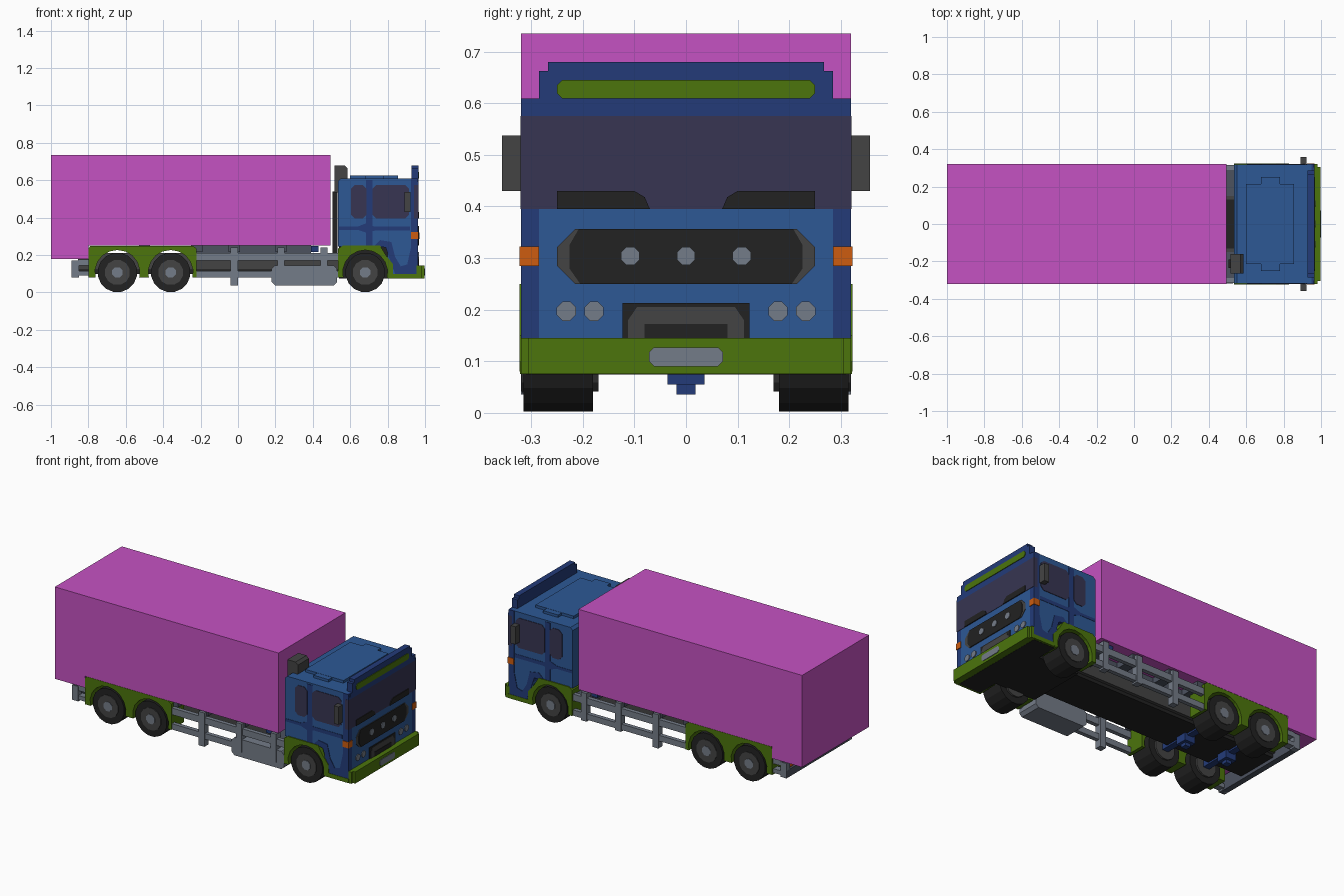
import bpy, bmesh, math
from mathutils import Vector

if "Cube" in bpy.data.objects:
    bpy.data.objects.remove(bpy.data.objects["Cube"], do_unlink=True)


def material(name, rgb):
    lin = [((c / 255 + 0.055) / 1.055) ** 2.4 if c > 10 else c / 255 / 12.92 for c in rgb]
    m = bpy.data.materials.new(name)
    m.use_nodes = True
    m.diffuse_color = (*lin, 1)
    m.node_tree.nodes["Principled BSDF"].inputs["Base Color"].default_value = (*lin, 1)
    return m


MAGENTA = material("magenta", (197, 82, 194))
BLUE = material("blue", (45, 88, 149))
NAVY = material("dark_blue", (35, 59, 121))
GLASS = material("tinted_glass", (55, 53, 82))
GREEN = material("green", (76, 117, 12))
BLACK = material("black", (34, 34, 34))
DARK = material("dark_grey", (68, 68, 68))
LIGHT = material("light_grey", (116, 124, 136))
SLATE = material("slate_grey", (76, 82, 95))
ORANGE = material("orange", (205, 92, 16))


def prism(name, pts, axis, lo, hi, mat):
    """Extrude an outline: axis x takes (y, z) points, axis y takes (x, z)."""
    def place(p, d):
        return (d, p[0], p[1]) if axis == "x" else (p[0], d, p[1])
    bm = bmesh.new()
    face = bm.faces.new([bm.verts.new(place(p, lo)) for p in pts])
    ext = bmesh.ops.extrude_face_region(bm, geom=[face])
    new = [v for v in ext["geom"] if isinstance(v, bmesh.types.BMVert)]
    step = Vector((hi - lo, 0, 0)) if axis == "x" else Vector((0, hi - lo, 0))
    bmesh.ops.translate(bm, verts=new, vec=step)
    bmesh.ops.recalc_face_normals(bm, faces=bm.faces)
    me = bpy.data.meshes.new(name)
    bm.to_mesh(me)
    bm.free()
    me.materials.append(mat)
    ob = bpy.data.objects.new(name, me)
    bpy.context.collection.objects.link(ob)
    return ob


def rect(a0, a1, b0, b1, c=0.0):
    """Rectangle outline with optional cut corners."""
    if not c:
        return [(a0, b0), (a1, b0), (a1, b1), (a0, b1)]
    return [(a0 + c, b0), (a1 - c, b0), (a1, b0 + c), (a1, b1 - c),
            (a1 - c, b1), (a0 + c, b1), (a0, b1 - c), (a0, b0 + c)]


def circle(a, b, r, n):
    return [(a + r * math.cos(2 * math.pi * (i + .5) / n),
             b + r * math.sin(2 * math.pi * (i + .5) / n)) for i in range(n)]


def box(name, x0, x1, y0, y1, z0, z1, mat):
    return prism(name, rect(x0, x1, z0, z1), "y", y0, y1, mat)


def both(name, pts, y0, y1, mat):
    """Side part repeated on both long sides."""
    prism("left_" + name, pts, "y", y0, y1, mat)
    prism("right_" + name, pts, "y", -y0, -y1, mat)


def both_front(name, pts, x0, x1, mat):
    """Front part repeated on both halves of the cab face."""
    prism("left_" + name, pts, "x", x0, x1, mat)
    prism("right_" + name, [(-y, z) for y, z in pts], "x", x0, x1, mat)


WZ, WR, ARCH, BOTTOM = 0.107, 0.106, 0.12, 0.08


def arch(cx):
    """Wheel arch outline, running from left to right."""
    a0 = math.asin((BOTTOM - WZ) / ARCH)
    return [(cx + ARCH * math.cos(math.pi - a0 - t * (math.pi - 2 * a0) / 10),
             WZ + ARCH * math.sin(math.pi - a0 - t * (math.pi - 2 * a0) / 10)) for t in range(11)]


# Cargo box with a lower tail
prism("cargo_box", [(-1, .18), (-.80, .18), (-.80, .25), (.495, .25), (.495, .735), (-1, .735)],
      "y", -.32, .32, MAGENTA)

# Chassis and underbody
box("chassis", -.855, .54, -.13, .13, .10, .21, BLACK)
both("frame_rail", rect(-.855, .535, .12, .21), .10, .15, DARK)
box("subframe", -.25, .39, -.17, .17, .21, .25, SLATE)
for i, x in enumerate((-.50, -.22, -.02, .23)):
    box(f"cross_member_{i}", x - .03, x + .03, -.30, .30, .215, .25, SLATE)
box("rear_deck", .43, .535, -.30, .30, .17, .205, SLATE)
box("blue_bracket", .39, .43, -.29, .29, .215, .249, NAVY)
box("cab_floor", .54, .955, -.18, .18, .074, .25, BLACK)
box("front_floor", .81, .955, -.31, .31, .074, .10, BLACK)

# Wheels, axles and differentials
for n, x in (("front", .68), ("middle", -.36), ("rear", -.645)):
    both(n + "_tyre", circle(x, WZ, WR, 16), .18, .315, BLACK)
    both(n + "_rim", circle(x, WZ, .068, 12), .17, .319, DARK)
    both(n + "_hub", circle(x, WZ, .03, 8), .30, .322, LIGHT)
    box(n + "_axle", x - .02, x + .02, -.19, .19, .09, .125, BLACK if n == "front" else NAVY)
    if n != "front":
        box(n + "_differential", x - .035, x + .035, -.036, .036, .055, .13, NAVY)
        box(n + "_differential_base", x - .018, x + .018, -.018, .018, .036, .06, NAVY)

# Green wheel guards
both("rear_guard", [(-.80, BOTTOM)] + arch(-.645) + arch(-.36) +
     [(-.222, BOTTOM), (-.222, .235), (-.24, .249), (-.79, .249), (-.80, .235)], .20, .32, GREEN)
both("front_guard", [(.535, BOTTOM)] + arch(.68) +
     [(.83, BOTTOM), (.83, .15), (.79, .20), (.76, .25), (.56, .25), (.535, .235)], .20, .323, GREEN)
both("sill", rect(.80, .965, .075, .10), .25, .322, GREEN)

# Side guard rails and posts
both("lower_rail", rect(-.225, .535, .08, .115), .29, .315, LIGHT)
both("upper_rail", rect(-.225, .535, .17, .21), .29, .315, LIGHT)
for i, x in enumerate((-.02, .23, .46)):
    both(f"rail_post_{i}", rect(x - .019, x + .019, .036 if i == 0 else .07, .24), .28, .32, LIGHT)
prism("tool_tank", rect(.18, .53, .038, .145, .018), "y", -.318, -.18, LIGHT)

# Rear underrun bar with lamps
box("rear_bar", -.89, -.855, -.31, .31, .08, .125, SLATE)
box("rear_light_bar", -.875, -.855, -.31, .31, .125, .17, SLATE)
both("rear_bar_end", rect(-.89, -.85, .08, .17), .28, .312, LIGHT)
both("rear_lower_arm", rect(-.855, -.79, .09, .115), .27, .31, LIGHT)
both("rear_upper_arm", rect(-.855, -.79, .145, .175), .27, .31, LIGHT)
both("tail_lamp", rect(-.883, -.87, .13, .162), .20, .27, ORANGE)

# Cab body
prism("cab_body", [(.535, .245), (.80, .245), (.80, .09), (.95, .09), (.95, .609),
                   (.55, .609), (.535, .594)], "y", -.317, .317, BLUE)
box("roof_panel", .60, .855, -.215, .215, .60, .625, BLUE)
box("roof_panel_middle", .68, .78, -.25, .25, .60, .624, BLUE)

# Cab side: panel bands, glass, mirrors and markers
both("door_pillar", rect(.685, .72, .245, .60), .31, .3195, NAVY)
both("door_band", [(.54, .335), (.64, .335), (.685, .32), (.73, .33), (.92, .33),
                   (.92, .352), (.73, .352), (.685, .37), (.64, .352), (.54, .352)], .31, .319, NAVY)
both("front_corner", [(.84, .10), (.962, .10), (.962, .609), (.925, .609), (.925, .24), (.905, .15),
                      (.87, .14), (.84, .19), (.82, .27), (.76, .28), (.73, .25), (.79, .24),
                      (.81, .18)], .285, .32, NAVY)
both("rear_window", rect(.605, .687, .395, .575, .02), .31, .3202, GLASS)
both("door_window", rect(.72, .915, .395, .575, .02), .31, .3202, GLASS)
both("mirror", rect(.89, .922, .43, .537), .315, .357, DARK)
both("side_marker", rect(.925, .966, .285, .322), .285, .323, ORANGE)

# Cab face
prism("face_panel", rect(-.287, .287, .145, .395), "x", .94, .962, BLUE)
prism("windscreen", rect(-.3205, .3205, .395, .575), "x", .94, .964, GLASS)
both_front("wiper", [(.07, .395), (.25, .395), (.25, .43), (.10, .43), (.08, .418)], .95, .968, BLACK)
prism("grille_surround", rect(-.25, .25, .25, .356, .035), "x", .95, .965, DARK)
prism("grille", [(-.205, .25), (.205, .25), (.226, .28), (.226, .325), (.208, .356),
                 (-.208, .356), (-.226, .325), (-.226, .28)], "x", .95, .967, BLACK)
for i, y in enumerate((-.108, 0, .108)):
    prism(f"grille_lamp_{i}", circle(y, .304, .019, 8), "x", .95, .971, LIGHT)
for i, y in enumerate((.178, .232)):
    both_front(f"headlight_{i}", circle(y, .197, .02, 8), .95, .967, LIGHT)
prism("intake_surround", rect(-.123, .123, .145, .213), "x", .95, .965, BLACK)
prism("intake_panel", [(-.112, .145), (.112, .145), (.112, .18), (.095, .205),
                       (-.095, .205), (-.112, .18)], "x", .95, .967, DARK)
prism("intake_slot", rect(-.08, .08, .145, .172), "x", .95, .969, BLACK)

# Sun visor and its stripe
prism("visor", [(-.32, .575), (.32, .575), (.32, .59), (.303, .59), (.303, .609), (.285, .609),
                (.285, .662), (.267, .662), (.267, .68), (-.267, .68), (-.267, .662), (-.285, .662),
                (-.285, .609), (-.303, .609), (-.303, .59), (-.32, .59)], "x", .928, .964, NAVY)
prism("visor_stripe", rect(-.25, .25, .609, .645, .01), "x", .95, .968, GREEN)

# Bumper and plate
prism("bumper", rect(-.305, .305, .075, .145), "x", .95, .997, GREEN)
both("bumper_end", rect(.955, .982, .075, .145), .30, .32, GREEN)
prism("number_plate", rect(-.072, .072, .09, .127, .01), "x", .99, 1.0, LIGHT)

# Exhaust stack behind the cab
prism("exhaust_stack", [(.515, .535), (.55, .535), (.55, .61), (.585, .61), (.585, .665),
                        (.57, .68), (.515, .68)], "y", -.265, -.16, DARK)
box("exhaust_pipe", .505, .533, -.235, -.19, .20, .54, BLACK)
